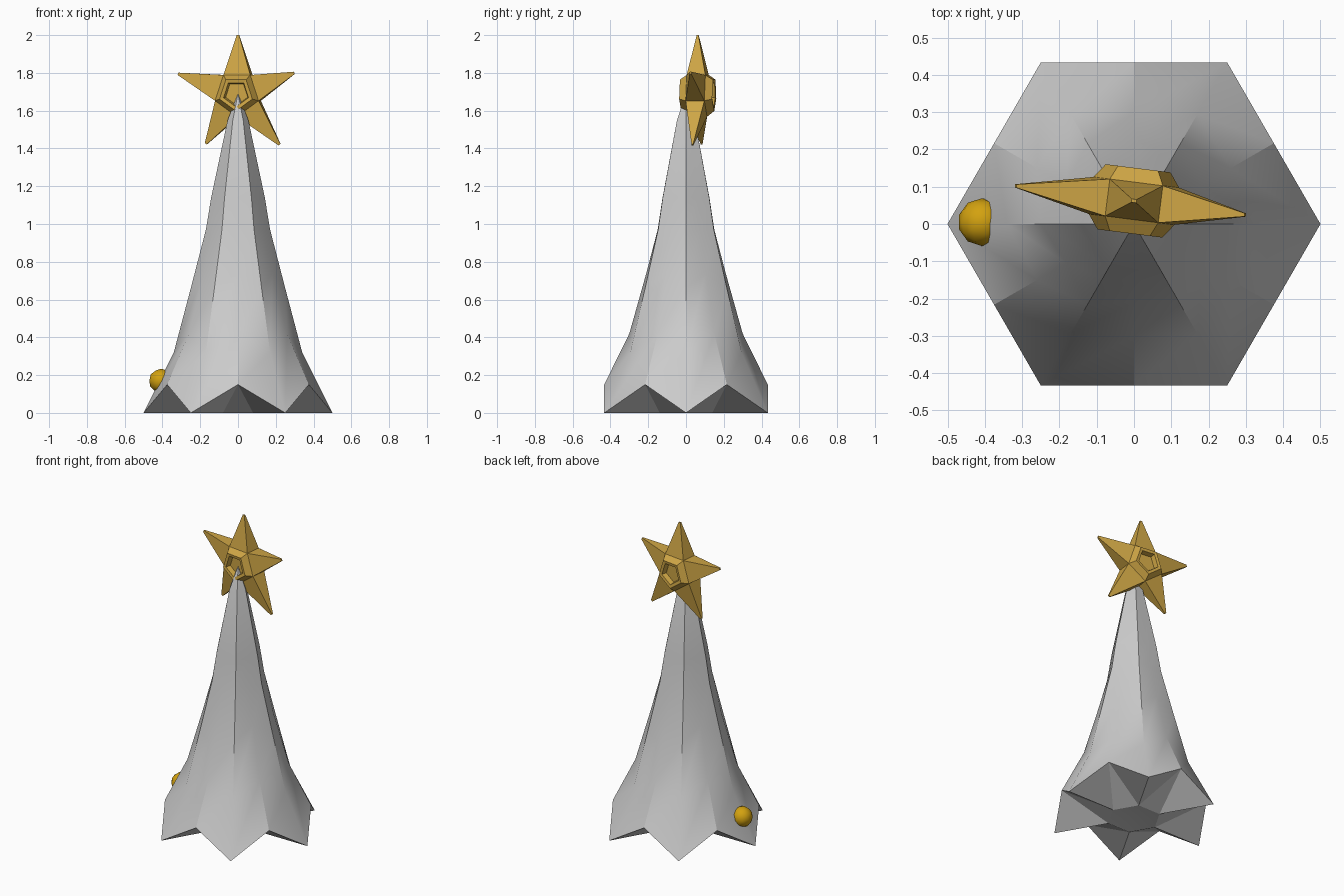
import bpy, bmesh, math
from mathutils import Vector

cube = bpy.data.objects.get("Cube")
if cube:
    bpy.data.objects.remove(cube, do_unlink=True)


def material(name, color):
    mat = bpy.data.materials.new(name)
    mat.use_nodes = True
    mat.diffuse_color = color
    mat.node_tree.nodes["Principled BSDF"].inputs["Base Color"].default_value = color
    return mat


def finish(bm, name, mat, smooth_angle=None):
    bmesh.ops.recalc_face_normals(bm, faces=bm.faces)
    mesh = bpy.data.meshes.new(name)
    bm.to_mesh(mesh)
    bm.free()
    mesh.materials.append(mat)
    obj = bpy.data.objects.new(name, mesh)
    bpy.context.collection.objects.link(obj)
    if smooth_angle:
        bpy.ops.object.select_all(action='DESELECT')
        obj.select_set(True)
        bpy.context.view_layer.objects.active = obj
        bpy.ops.object.shade_smooth_by_angle(angle=math.radians(smooth_angle))
    return obj


def bridge(bm, a, b):
    n = len(a)
    for i in range(n):
        j = (i + 1) % n
        bm.faces.new((a[i], a[j], b[j], b[i]))


def fan(bm, ring, tip):
    for i in range(len(ring)):
        bm.faces.new((ring[i], ring[(i + 1) % len(ring)], tip))


grey = material("pale grey", (0.60, 0.60, 0.60, 1))
gold = material("soft gold", (0.62, 0.38, 0.06, 1))
amber = material("deep amber", (0.65, 0.36, 0.005, 1))

# Tree: six ridges alternating with six valleys, each as radius and height
ridges = [(0.5, 0), (0.34, 0.32), (0.25, 0.66), (0.17, 0.97), (0.142, 1.14), (0.055, 1.55)]
valleys = [(0.433, 0.15), (0.30, 0.42), (0.21, 0.74), (0.15, 0.97), (0.124, 1.14), (0.047, 1.55)]
bm = bmesh.new()
rings = []
for ridge, valley in zip(ridges, valleys):
    ring = []
    for i in range(12):
        r, z = valley if i % 2 else ridge
        a = math.radians(30 * i)
        ring.append(bm.verts.new((r * math.cos(a), r * math.sin(a), z)))
    rings.append(ring)
for low, high in zip(rings, rings[1:]):
    bridge(bm, low, high)
fan(bm, rings[-1], bm.verts.new((0, 0, 1.69)))

# Folded underside
rim = rings[0]
hub = [bm.verts.new((0.16 * math.cos(k * math.pi / 3), 0.16 * math.sin(k * math.pi / 3), 0))
       for k in range(6)]
for k in range(6):
    after = (k + 1) % 6
    bm.faces.new((rim[2 * k], rim[2 * k + 1], hub[k]))
    bm.faces.new((rim[2 * k + 1], rim[2 * after], hub[after]))
    bm.faces.new((rim[2 * k + 1], hub[after], hub[k]))
fan(bm, hub, bm.verts.new((0, 0, 0.015)))
finish(bm, "tree", grey, 30)

# Star: faceted body with five four-sided spikes, turned a little about z
bm = bmesh.new()
centre = Vector((0, 0.062, 1.69))
yaw = math.radians(-7.2)


def star_point(radius, angle, depth):
    x, z = radius * math.sin(angle), radius * math.cos(angle)
    return bm.verts.new(centre + Vector((x * math.cos(yaw) - depth * math.sin(yaw),
                                         x * math.sin(yaw) + depth * math.cos(yaw), z)))


def pentagon(radius, depth):
    return [star_point(radius, (2 * i + 1) * math.pi / 5, depth) for i in range(5)]


sides = []
for s in (-1, 1):
    base = pentagon(0.122, 0.05 * s)
    lip = pentagon(0.092, 0.088 * s)
    inner = pentagon(0.07, 0.085 * s)
    floor = pentagon(0.062, 0.055 * s)
    for a, b in ((base, lip), (lip, inner), (inner, floor)):
        bridge(bm, a, b)
    bm.faces.new(floor)
    sides.append(base)
front, back = sides
tips = [(0, 0.31), (0.298, 0.11), (0.22, -0.27), (-0.17, -0.265), (-0.317, 0.105)]
for i, (tx, tz) in enumerate(tips):
    root = [front[i - 1], front[i], back[i], back[i - 1]]
    tip = centre + Vector((tx, math.tan(yaw) * tx, tz))
    mid = sum((v.co for v in root), Vector()) / 4
    end = [bm.verts.new(tip + (v.co - mid) * 0.09) for v in root]
    bridge(bm, root, end)
    bm.faces.new(end)
finish(bm, "star", gold)

# Round bauble on the hem
bm = bmesh.new()
bmesh.ops.create_icosphere(bm, subdivisions=2, radius=0.064)
bmesh.ops.translate(bm, verts=bm.verts, vec=(-0.408, 0.005, 0.17))
finish(bm, "bauble", amber, 30)
